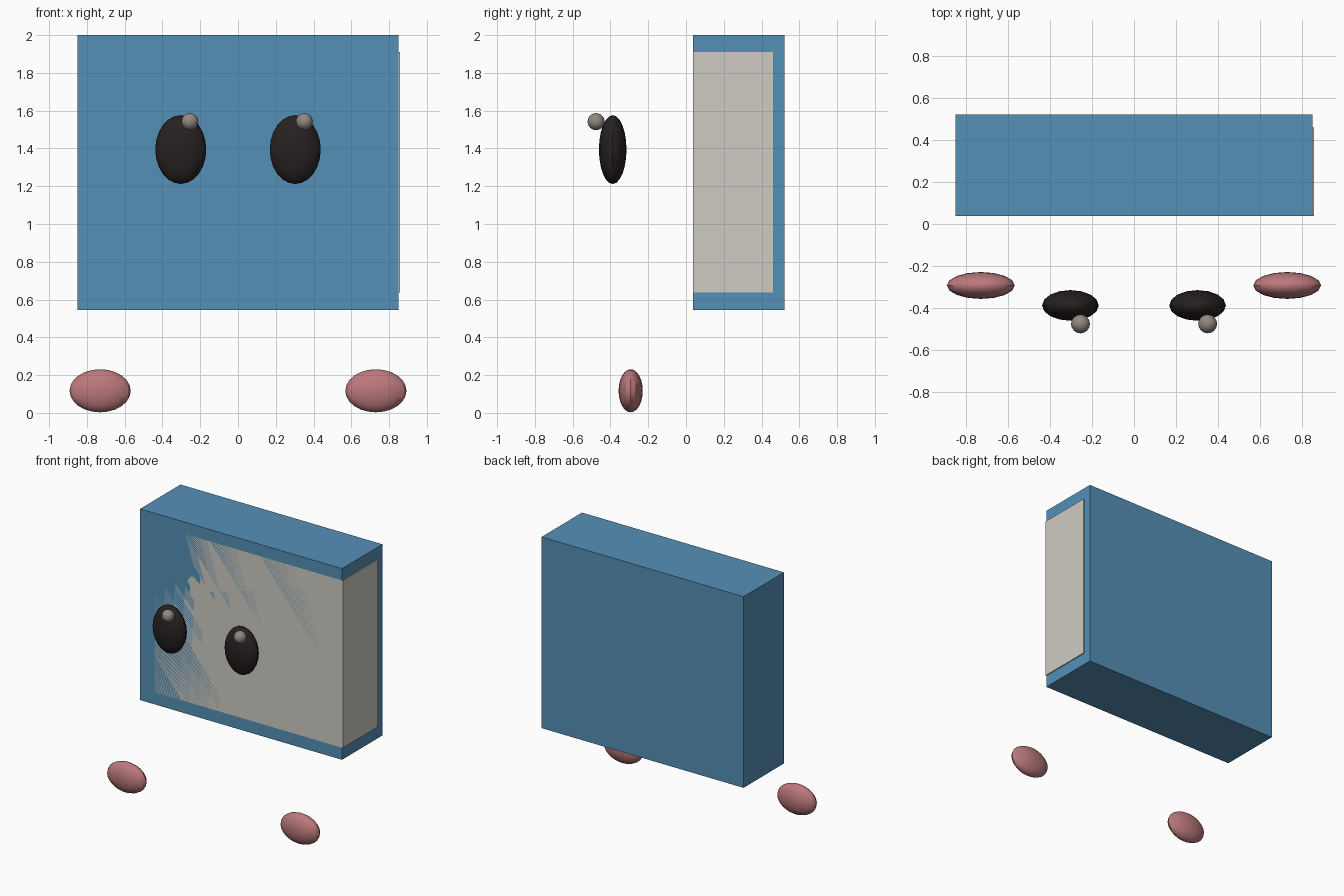
import bpy
import math

if "Cube" in bpy.data.objects:
    bpy.data.objects.remove(bpy.data.objects["Cube"])


def material(name, rgb):
    m = bpy.data.materials.new(name)
    m.diffuse_color = (*rgb, 1)
    m.use_nodes = True
    m.node_tree.nodes["Principled BSDF"].inputs["Base Color"].default_value = m.diffuse_color
    return m


blue = material("blue", (0.09, 0.28, 0.47))
cream = material("cream", (0.62, 0.60, 0.54))
black = material("black", (0.02, 0.015, 0.015))
pink = material("pink", (0.50, 0.19, 0.20))
glint = material("glint", (0.28, 0.25, 0.22))


def box(name, lo, hi, mat):
    bpy.ops.mesh.primitive_cube_add(
        size=1, location=[(a + b) / 2 for a, b in zip(lo, hi)])
    o = bpy.context.object
    o.name = name
    o.scale = [b - a for a, b in zip(lo, hi)]
    o.data.materials.append(mat)


def ellipsoid(name, centre, radii, mat, segments=16, rings=12):
    bpy.ops.mesh.primitive_uv_sphere_add(
        segments=segments, ring_count=rings, radius=1, location=centre)
    o = bpy.context.object
    o.name = name
    o.scale = radii
    bpy.ops.object.transform_apply(location=False, rotation=False, scale=True)
    bpy.ops.object.shade_smooth_by_angle(angle=math.radians(30))
    o.data.materials.append(mat)


# Main block, and the pale slab inside it: flush in front, proud on the right
box("body", (-0.85, 0.037, 0.545), (0.85, 0.522, 2.0), blue)
box("side_slab", (-0.73, 0.037, 0.637), (0.857, 0.46, 1.91), cream)

# Floating eyes with highlights, and the feet
for side, s in (("left", -1), ("right", 1)):
    ellipsoid(side + "_eye", (s * 0.303, -0.388, 1.394), (0.135, 0.073, 0.182), black)
    ellipsoid(side + "_eye_highlight", (s * 0.303 + 0.048, -0.476, 1.542),
              (0.045, 0.045, 0.045), glint)
    ellipsoid(side + "_foot", (s * 0.73, -0.293, 0.117), (0.162, 0.064, 0.114), pink)
